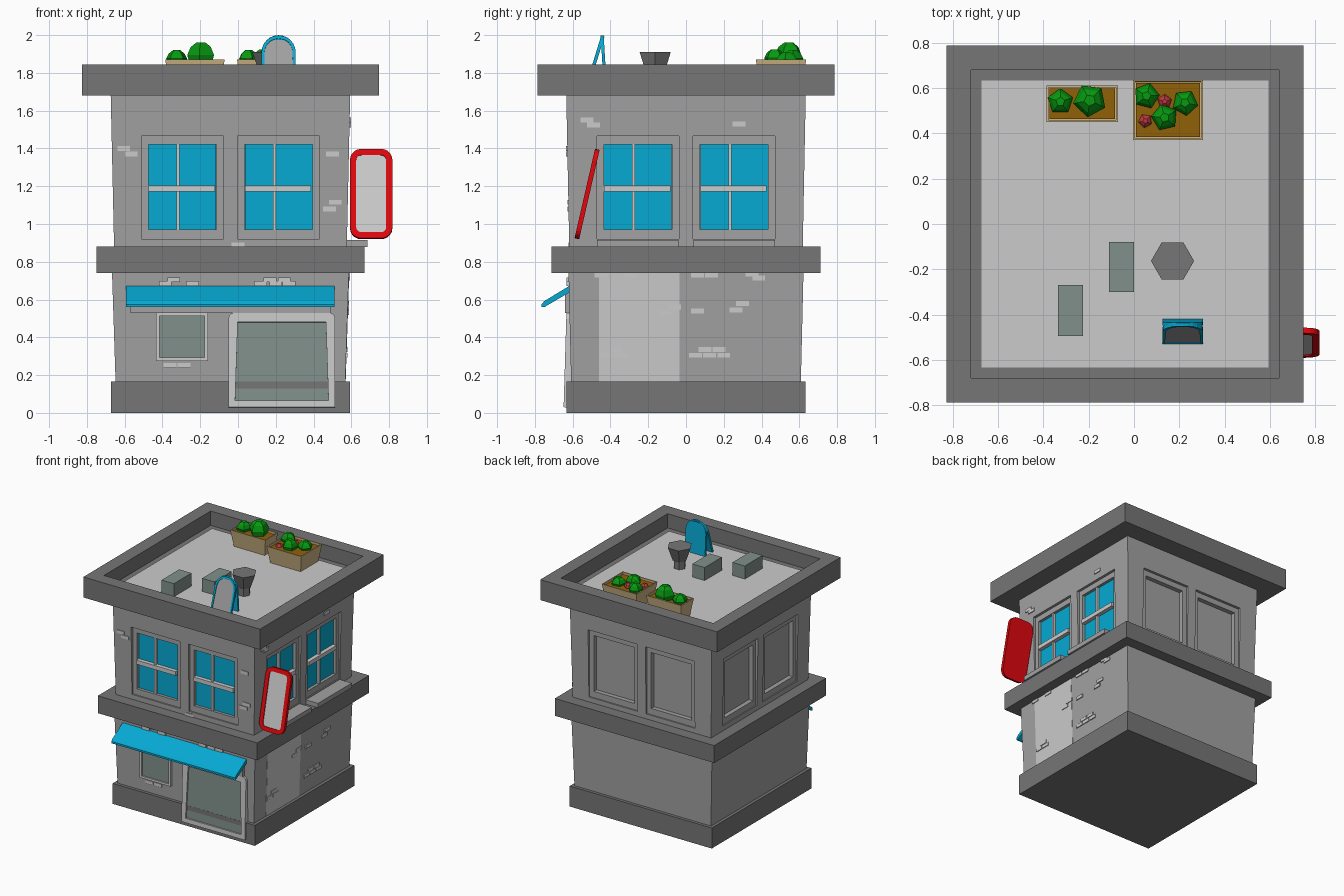
import bpy, bmesh
from math import pi, sin, cos
from mathutils import Matrix, Vector

if "Cube" in bpy.data.objects:
    bpy.data.objects.remove(bpy.data.objects["Cube"])

CX = -0.04                      # building axis
ROOF = 1.735                    # roof floor height


def material(name, r, g, b):
    m = bpy.data.materials.new(name)
    m.diffuse_color = (r, g, b, 1)
    m.use_nodes = True
    m.node_tree.nodes["Principled BSDF"].inputs["Base Color"].default_value = m.diffuse_color
    return m


DARK = material("dark_stone", .18, .18, .18)
WALL = material("wall_grey", .36, .36, .36)
LIGHT = material("light_grey", .55, .55, .55)
BLUE = material("blue", .002, .40, .65)
GLASS = material("shop_glass", .22, .28, .26)
RED = material("red", .75, .002, .004)
TAN = material("tan_wood", .62, .46, .23)
SOIL = material("soil", .28, .12, .002)
GREEN = material("green", .002, .32, .005)
PINK = material("flower", .5, .04, .05)


def finish(name, bm, *mats):
    bmesh.ops.recalc_face_normals(bm, faces=bm.faces)
    me = bpy.data.meshes.new(name)
    bm.to_mesh(me)
    bm.free()
    for m in mats:
        me.materials.append(m)
    ob = bpy.data.objects.new(name, me)
    bpy.context.collection.objects.link(ob)
    return ob


def boxes(name, spans, mat, frames=(Matrix(),)):
    """Boxes given as (x0, x1, y0, y1, z0, z1), repeated in every frame."""
    bm = bmesh.new()
    for f in frames:
        for x0, x1, y0, y1, z0, z1 in spans:
            m = Matrix.Translation(((x0 + x1) / 2, (y0 + y1) / 2, (z0 + z1) / 2)) \
                @ Matrix.Diagonal((x1 - x0, y1 - y0, z1 - z0, 1))
            bmesh.ops.create_cube(bm, size=1, matrix=f @ m)
    return finish(name, bm, mat)


def sink(bm, face, rim, offset):
    """Inset a face, then push it straight in to leave a flat rim."""
    for t in (rim, .0003):
        bmesh.ops.inset_region(bm, faces=[face], thickness=t)
    for v in face.verts:
        v.co += Vector(offset)


def block(name, c, low, high, z0, z1, mat, rim=0, depth=0):
    """Tapered block with half sizes low/high, optionally hollowed from the top."""
    bm = bmesh.new()
    bmesh.ops.create_cube(bm, size=2)
    for v in bm.verts:
        h = high if v.co.z > 0 else low
        v.co = Vector((c[0] + v.co.x * h[0], c[1] + v.co.y * h[1], z1 if v.co.z > 0 else z0))
    bm.normal_update()
    if rim:
        sink(bm, max(bm.faces, key=lambda f: f.calc_center_median().z), rim, (0, 0, -depth))
    return finish(name, bm, mat)


def rounded(w, h, r, foot=None, n=5):
    """Rounded rectangle centred on x, standing on z = 0."""
    pts = []
    for i, (sx, sz) in enumerate(((1, 1), (-1, 1), (-1, -1), (1, -1))):
        rr = r if i < 2 or foot is None else foot
        x, z = sx * (w / 2 - rr), h - rr if sz > 0 else rr
        steps = n if rr > 0 else 0
        for k in range(steps + 1):
            a = i * pi / 2 + (k / steps * pi / 2 if steps else 0)
            pts.append((x + rr * cos(a), z + rr * sin(a)))
    return pts


def panel(name, pts, thick, rim, recess, mats, loc, tilt=0, turn=0):
    """Slab with a sunken field on its -y face."""
    bm = bmesh.new()
    front = bm.faces.new([bm.verts.new((x, 0, z)) for x, z in pts])
    bm.normal_update()
    r = bmesh.ops.extrude_face_region(bm, geom=[front], use_keep_orig=True)
    for v in r["geom"]:
        if isinstance(v, bmesh.types.BMVert):
            v.co.y += thick
    bmesh.ops.recalc_face_normals(bm, faces=bm.faces)
    if rim:
        sink(bm, front, rim, (0, recess, 0))
        front.material_index = 1
    ob = finish(name, bm, *mats)
    ob.location = loc
    ob.rotation_euler = (tilt, 0, turn)
    return ob


def lathe(name, c, rings, n, mat, spin=0):
    """Faceted solid from (radius, z) rings."""
    bm = bmesh.new()
    loops = [[bm.verts.new((c[0] + r * cos(spin + 2 * pi * k / n),
                            c[1] + r * sin(spin + 2 * pi * k / n), z)) for k in range(n)]
             for r, z in rings]
    for a, b in zip(loops, loops[1:]):
        for k in range(n):
            bm.faces.new((a[k], a[(k + 1) % n], b[(k + 1) % n], b[k]))
    bm.faces.new(loops[0])
    bm.faces.new(loops[-1])
    return finish(name, bm, mat)


# Building masses
C = (CX, 0)
block("base", C, (.633, .633), (.633, .633), 0, .165, DARK)
block("ground_wall", C, (.608, .608), (.627, .622), .16, .745, WALL)
block("middle_ledge", C, (.71, .712), (.71, .712), .74, .88, DARK)
upper = block("upper_wall", C, (.616, .618), (.634, .634), .875, 1.69, WALL)
block("cornice", C, (.787, .787), (.787, .787), 1.68, 1.845, DARK, .153, .115)
boxes("roof_floor", [(-.673, .593, -.632, .632, 1.72, ROOF)], LIGHT)

# Stepped window recesses on all four sides
SIDES = [Matrix.Translation((CX, 0, 0)) @ Matrix.Rotation(k * pi / 2, 4, 'Z') for k in range(4)]
U = (-.255, .255)
for w, z0, z1, y in ((.217, .92, 1.465, -.608), (.18, .97, 1.42, -.572)):
    cut = boxes("window_cutter", [(u - w, u + w, -.8, y, z0, z1) for u in U], WALL, SIDES)
    cut.hide_render = True
    mod = upper.modifiers.new("recess", 'BOOLEAN')
    mod.operation, mod.solver, mod.object = 'DIFFERENCE', 'EXACT', cut
    bpy.context.view_layer.objects.active = upper
    bpy.ops.object.modifier_apply(modifier=mod.name)
    bpy.data.objects.remove(cut)

# Glazing on the front and right sides
boxes("window_glass", [(u - .179, u + .179, -.585, -.57, .97, 1.42) for u in U], BLUE, SIDES[:2])
boxes("window_mullions", [(u - .03, u - .014, -.605, -.575, .97, 1.42) for u in U], LIGHT, SIDES[:2])
boxes("window_crossbars", [(u - .178, u + .172, -.617, -.575, 1.172, 1.205) for u in U], LIGHT, SIDES[:2])
boxes("window_sills", [(u - .215, u + .215, -.725, -.6, .878, .915) for u in U], WALL, SIDES[1:2])

# Shop front
panel("door", rounded(.565, .50, .03, 0, 3), .06, .05, .012, (LIGHT, GLASS), (.232, -.648, .03), -.03)
panel("shop_window", rounded(.275, .255, 0), .04, .025, .01, (LIGHT, GLASS), (-.297, -.632, .275))
boxes("awning_header", [(-.57, .49, -.64, -.6, .53, .65)], WALL)
bm = bmesh.new()
profile = [(-.605, .68), (-.75, .592), (-.765, .575), (-.765, .56), (-.75, .56), (-.605, .645)]
face = bm.faces.new([bm.verts.new((-.593, y, z)) for y, z in profile])
r = bmesh.ops.extrude_face_region(bm, geom=[face], use_keep_orig=True)
bmesh.ops.translate(bm, verts=[v for v in r["geom"] if isinstance(v, bmesh.types.BMVert)], vec=(1.103, 0, 0))
finish("awning", bm, BLUE)

# Plaster patch and loose bricks
block("plaster_patch", (.48, -.2475), (.09, .2125), (.109, .2125), .165, .74, LIGHT)
front = [(-.605, 1.4), (-.565, 1.37), (.5, 1.37), (.515, 1.115), (.485, 1.08), (0, .89),
         (-.34, .705), (-.385, .685), (-.24, .685), (.17, .705), (.245, .705), (.12, .685),
         (.2, .685), (.27, .685), (-.36, .25), (-.285, .25)]
right = [(-.525, 1.55), (-.49, 1.525), (.28, 1.53), (-.45, .73), (-.3, .73), (.06, .73), (.135, .73),
         (.35, .735), (.385, .715), (-.06, .56), (-.11, .53), (.06, .54), (.3, .58), (.265, .545),
         (-.37, .335), (-.42, .305), (-.345, .305), (.1, .335), (.175, .335), (.05, .305),
         (.125, .305), (.2, .305)]
for name, spots, shift, side in (("front_bricks", front, -CX, 0), ("right_bricks", right, 0, 1)):
    spans = []
    for u, z in spots:
        half = .608 + .033 * (z - .165) if z < .8 else .616 + .0225 * (z - .875)
        spans.append((u + shift - .034, u + shift + .034, -half - .007, -half + .03, z - .013, z + .013))
    boxes(name, spans, LIGHT, SIDES[side:side + 1])

# Hanging sign at the front right corner
panel("sign", rounded(.225, .485, .06), .025, .033, .006, (RED, LIGHT), (.705, -.59, .925), -.225)

# Rooftop folding board
arch = rounded(.18, .275, .0899, 0, 6)
panel("board_front", arch, .018, .016, .005, (BLUE, WALL), (.215, -.53, ROOF), -.30)
panel("board_back", rounded(.18, .265, .0899, 0, 6), .016, 0, 0, (BLUE,), (.215, -.42, ROOF), -.06, pi)

# Rooftop vent and machine boxes
lathe("vent_stem", (.17, -.163), [(.045, ROOF), (.045, 1.81)], 6, DARK)
lathe("vent_cap", (.17, -.163), [(.055, 1.80), (.072, 1.845), (.095, 1.91)], 6, DARK)
boxes("roof_boxes", [(-.11, 0, -.3, -.08, ROOF, 1.84), (-.335, -.225, -.495, -.27, ROOF, 1.84)], GLASS)

# Planters with faceted bushes
for i, (c, h) in enumerate((((-.228, .53), (.157, .08)), ((.15, .503), (.155, .133)))):
    block(f"planter_{i}", c, (h[0] - .02, h[1] - .02), h, ROOF, 1.87, TAN, .012, .025)
    boxes(f"soil_{i}", [(c[0] - h[0] + .013, c[0] + h[0] - .013, c[1] - h[1] + .013,
                         c[1] + h[1] - .013, 1.835, 1.855)], SOIL)
bushes = [(-.325, .54, .058, 1.92, GREEN), (-.195, .545, .075, 1.96, GREEN),
          (.055, .565, .058, 1.92, GREEN), (.135, .47, .06, 1.925, GREEN),
          (.225, .535, .058, 1.91, GREEN), (.135, .54, .033, 1.89, PINK), (.05, .455, .033, 1.875, PINK)]
for i, (x, y, r, top, mat) in enumerate(bushes):
    lathe(f"bush_{i}", (x, y), [(r * .8, 1.84), (r, (1.85 + top) / 2 - .01),
                                (r * .75, top - r * .3), (r * .35, top)], 5, mat, pi / 2 + i * .5)
